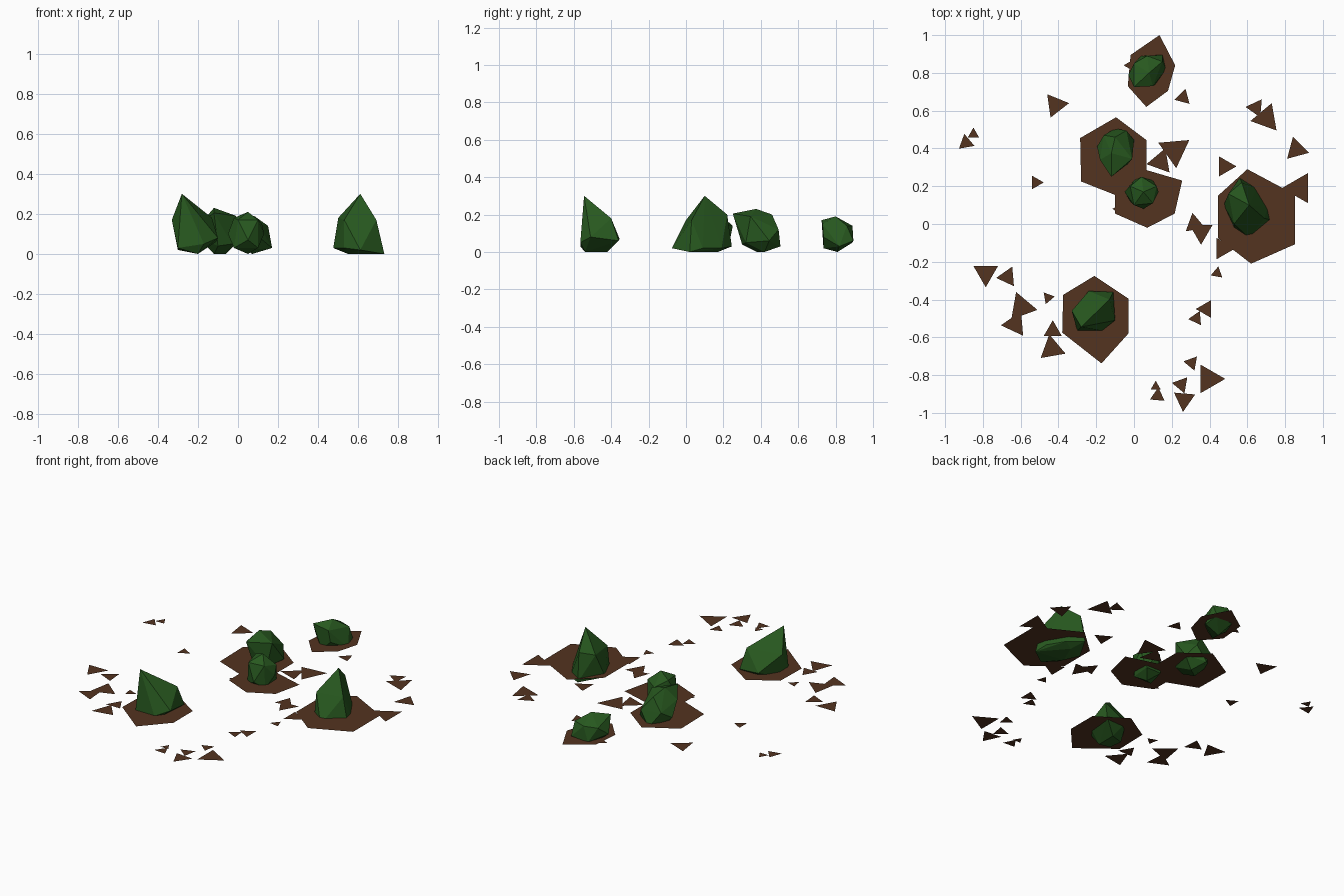
import bpy, bmesh, math

GROUND = 0.053  # height of the soil sheets


def material(name, rgb):
    m = bpy.data.materials.new(name)
    m.diffuse_color = (*rgb, 1)
    return m


leaf = material("leaf_green", (0.021, 0.100, 0.014))
soil = material("soil_brown", (0.087, 0.033, 0.014))


def finish(name, bm, mat):
    me = bpy.data.meshes.new(name)
    bm.to_mesh(me)
    bm.free()
    me.materials.append(mat)
    bpy.context.collection.objects.link(bpy.data.objects.new(name, me))


def bush(name, points):
    """Faceted bush: the hull around a few corner points."""
    bm = bmesh.new()
    for p in points:
        bm.verts.new(p)
    out = bmesh.ops.convex_hull(bm, input=bm.verts[:])
    loose = {v for v in out["geom_interior"] + out["geom_unused"]
             if isinstance(v, bmesh.types.BMVert) and v.is_valid}
    bmesh.ops.delete(bm, geom=list(loose), context='VERTS')
    bmesh.ops.recalc_face_normals(bm, faces=bm.faces[:])
    finish(name, bm, leaf)


def add_sheet(bm, outline, z=GROUND):
    """Flat soil polygon facing up."""
    f = bm.faces.new([bm.verts.new((x, y, z)) for x, y in outline])
    f.normal_update()
    if f.normal.z < 0:
        f.normal_flip()


def patch(name, outline, z=GROUND):
    bm = bmesh.new()
    add_sheet(bm, outline, z)
    finish(name, bm, soil)


# Bushes
bush("front_bush", [
    (-.28, -.545, .30), (-.33, -.46, .17), (-.30, -.565, .03), (-.17, -.565, .05),
    (-.10, -.51, .08), (-.13, -.40, .18), (-.11, -.36, .06), (-.24, -.355, .07),
    (-.20, -.42, 0), (-.20, -.54, 0), (-.30, -.47, .02)])
bush("right_bush", [
    (.61, .10, .30), (.50, .16, .18), (.53, .0, .17), (.69, .03, .17), (.57, .22, .20),
    (.475, .10, .03), (.53, -.02, .03), (.61, -.075, .02), (.73, .02, 0), (.71, .09, .02),
    (.65, .19, .02), (.56, .245, .03), (.55, .05, 0), (.60, .17, 0)])
bush("middle_bush", [
    (-.12, .375, .23), (-.12, .25, .205), (-.18, .34, .16), (-.195, .41, .08),
    (-.10, .46, .20), (-.04, .495, .12), (-.16, .47, .12), (-.10, .505, .03),
    (0, .445, .06), (-.01, .345, .19), (-.03, .32, .05), (-.10, .30, .04),
    (-.12, .38, 0), (-.06, .42, 0)])
bush("small_bush", [
    (.05, .17, .21), (-.02, .20, .18), (0, .10, .17), (.10, .11, .17), (.12, .20, .15),
    (.04, .25, .14), (-.05, .17, .10), (.05, .08, .07), (.13, .17, .10),
    (-.02, .12, .03), (.10, .12, .03), (.10, .23, .04), (0, .23, .04), (.05, .17, 0)])
bush("back_bush", [
    (.08, .80, .19), (0, .725, .17), (.10, .73, .15), (.15, .86, .14), (.07, .89, .14),
    (0, .85, .13), (-.03, .79, .08), (.17, .82, .03), (.15, .895, .06), (.04, .89, .05),
    (.05, .735, .02), (.11, .735, .08), (.07, .81, 0)])

# Soil patch under each bush
patch("front_patch", [(-.21, -.275), (-.03, -.395), (-.03, -.58),
                      (-.172, -.738), (-.38, -.575), (-.375, -.375)])
patch("right_patch", [(.60, .29), (.853, .155), (.853, -.107),
                      (.62, -.21), (.445, -.075), (.445, .15)])
patch("middle_patch", [(-.095, .565), (.065, .445), (.065, .25),
                       (-.09, .15), (-.28, .225), (-.285, .455)])
patch("small_patch", [(.05, .29), (.255, .23), (.215, .055),
                      (.07, -.02), (-.10, .055), (-.10, .21)], GROUND - .001)
patch("back_patch", [(.135, 1.0), (.218, .84), (.18, .705),
                     (.065, .62), (-.033, .73), (-.018, .895)])

# Scattered soil flakes: x, y, radius, angle of one corner
FLAKES = [
    (-.415, .63, .072, 8), (-.85, .475, .035, 90), (-.89, .43, .048, 220),
    (-.52, .22, .042, 0), (-.785, -.26, .075, -90), (-.67, -.28, .06, 65),
    (-.455, -.39, .036, 10), (-.595, -.44, .085, -10), (-.63, -.53, .075, -55),
    (-.43, -.565, .055, 90), (-.435, -.66, .077, 100), (.115, -.86, .03, 90),
    (.125, -.91, .045, 85), (.25, -.85, .05, 170), (.265, -.93, .065, -95),
    (.395, -.82, .088, 0), (.305, -.735, .044, 170), (.33, -.50, .043, 185),
    (.38, -.45, .053, 180), (.44, -.26, .036, 80), (.32, 0, .06, 100),
    (.355, -.04, .07, -90), (.48, .305, .062, 0), (.86, .395, .07, -15),
    (.875, .19, .092, 180), (.645, .615, .055, 175), (.70, .56, .085, -50),
    (.26, .67, .048, 75), (.215, .39, .095, -85), (.14, .33, .075, 190),
    (.47, -.13, .065, 240), (-.03, .84, .025, 180), (-.09, .08, .025, 180)]
bm = bmesh.new()
for x, y, r, a in FLAKES:
    turns = [math.radians(a + k * 120) for k in range(3)]
    add_sheet(bm, [(x + r * math.cos(t), y + r * math.sin(t)) for t in turns],
              GROUND - .002)
finish("soil_flakes", bm, soil)
